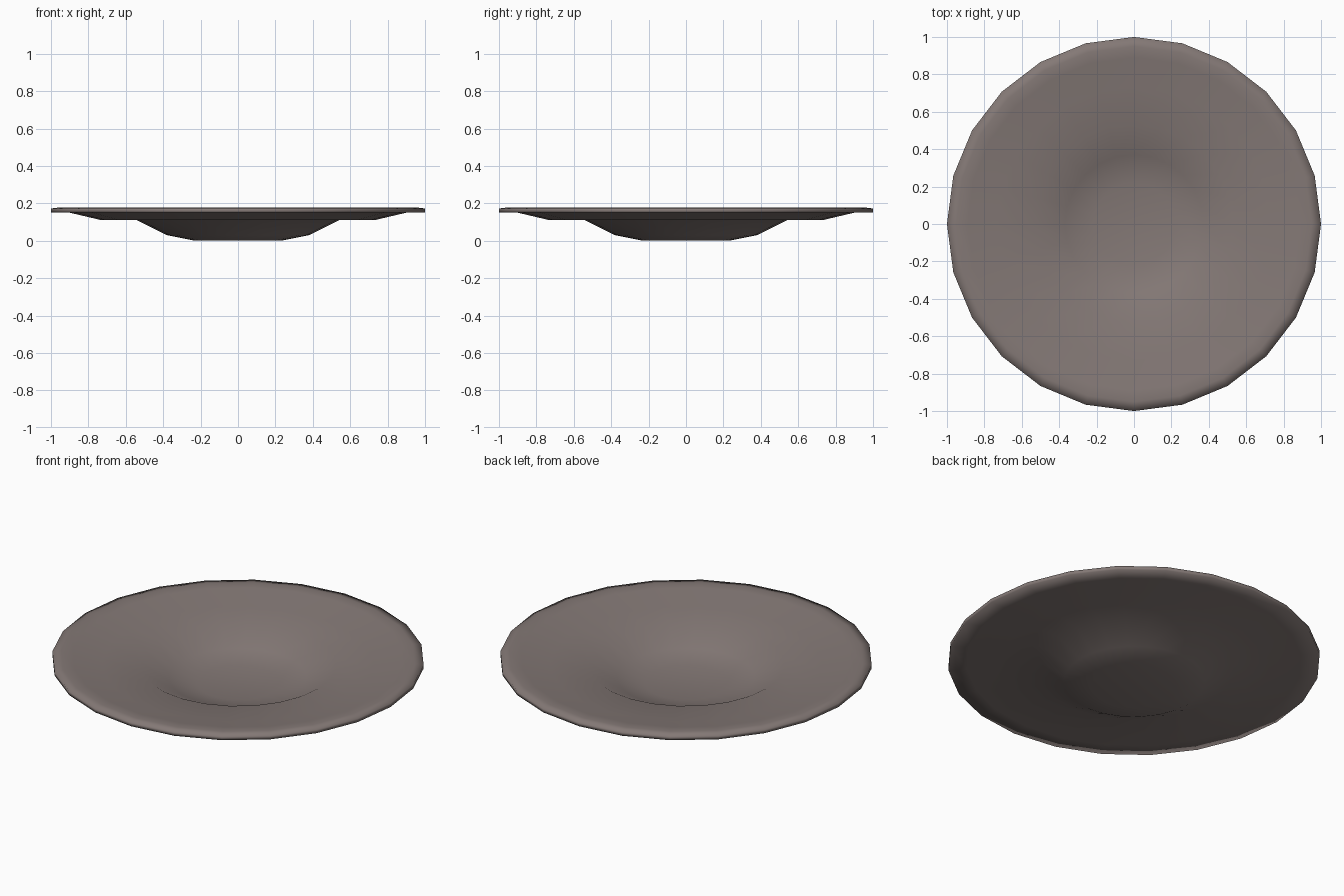
import bpy, bmesh, math
from mathutils import Matrix

if "Cube" in bpy.data.objects:
    bpy.data.objects.remove(bpy.data.objects["Cube"])

SIDES = 24
# Half section (radius, height): underside outward, over the lip, back down the inside
PROFILE = [(0.23, 0.0), (0.38, 0.03), (0.54, 0.11), (0.73, 0.11), (0.90, 0.15),
           (1.0, 0.15), (1.0, 0.172), (0.95, 0.179), (0.89, 0.176), (0.73, 0.136),
           (0.53, 0.135), (0.37, 0.056), (0.22, 0.026)]

bm = bmesh.new()

# Rings of the lathe, bridged with quads
rings = []
for r, z in PROFILE:
    ring = []
    for i in range(SIDES):
        a = 2 * math.pi * i / SIDES
        ring.append(bm.verts.new((r * math.cos(a), r * math.sin(a), z)))
    rings.append(ring)
for lower, upper in zip(rings, rings[1:]):
    for i in range(SIDES):
        j = (i + 1) % SIDES
        bm.faces.new((lower[i], lower[j], upper[j], upper[i]))

# Flat foot and flat well floor
bm.faces.new(list(reversed(rings[0])))
bm.faces.new(rings[-1])
bmesh.ops.recalc_face_normals(bm, faces=bm.faces)
for f in bm.faces:
    f.smooth = True

mesh = bpy.data.meshes.new("plate")
bm.to_mesh(mesh)
bm.free()
plate = bpy.data.objects.new("plate", mesh)
bpy.context.collection.objects.link(plate)

# Warm grey-brown glaze
mat = bpy.data.materials.new("glaze")
mat.diffuse_color = (0.23, 0.19, 0.18, 1)
mat.use_nodes = True
mat.node_tree.nodes["Principled BSDF"].inputs["Base Color"].default_value = mat.diffuse_color
mesh.materials.append(mat)
